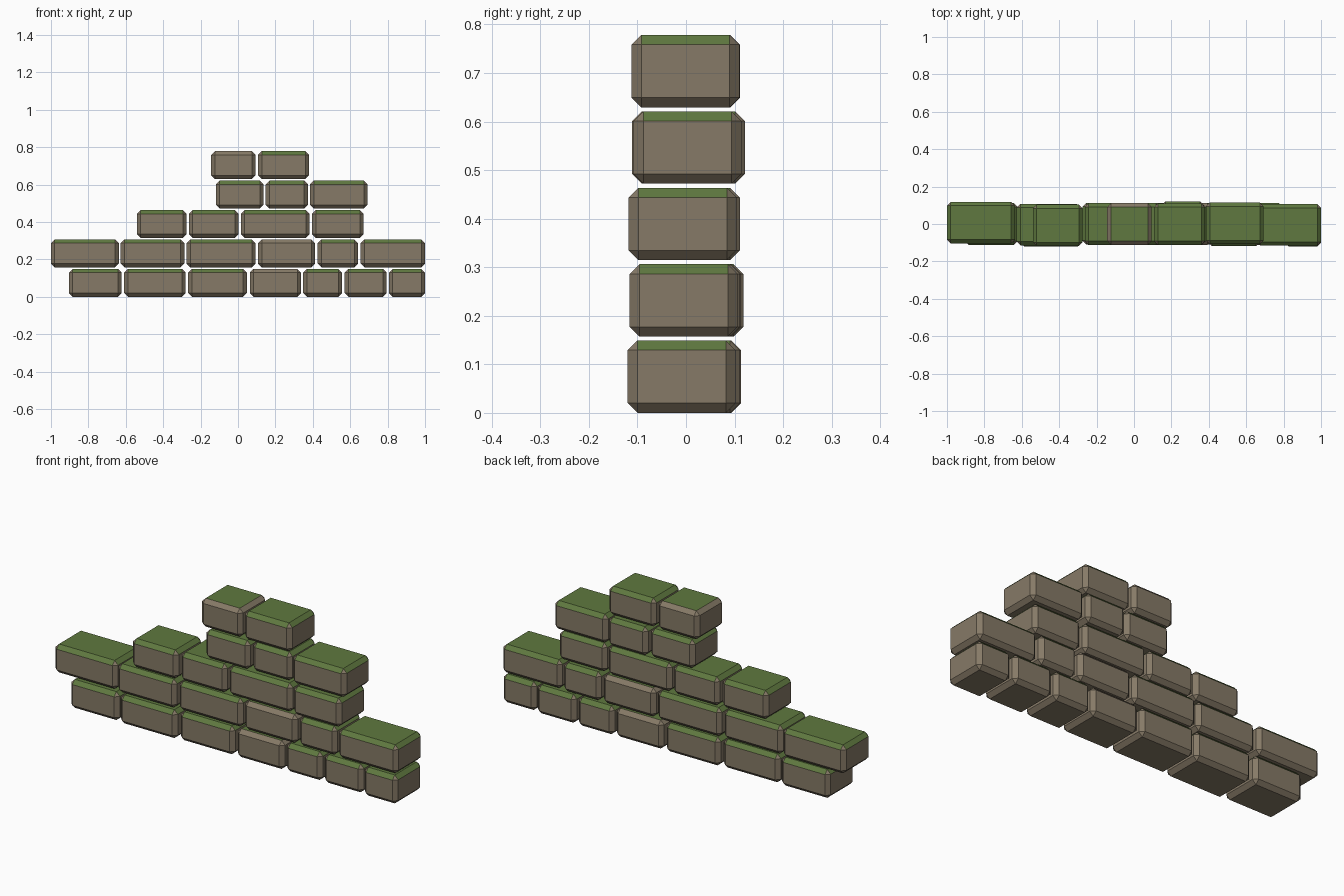
import bpy, bmesh
from mathutils import Matrix

if "Cube" in bpy.data.objects:
    bpy.data.objects.remove(bpy.data.objects["Cube"])


def material(name, color):
    m = bpy.data.materials.new(name)
    m.diffuse_color = (*color, 1)
    m.use_nodes = True
    m.node_tree.nodes["Principled BSDF"].inputs["Base Color"].default_value = m.diffuse_color
    return m


stone = material("stone", (0.24, 0.195, 0.135))
moss = material("moss", (0.115, 0.19, 0.05))

DEPTH, HEIGHT, PITCH, BEVEL = 0.222, 0.149, 0.1573, 0.02

# Courses from bottom to top: (left x, right x, y offset) of each brick
courses = [
    [(-0.904, -0.622, 0.0), (-0.609, -0.28, -0.008), (-0.267, 0.048, 0.0), (0.063, 0.337, 0.0),
     (0.348, 0.556, 0.002), (0.57, 0.795, 0.0), (0.807, 1.0, -0.009)],
    [(-1.0, -0.637, 0.007), (-0.627, -0.287, -0.003), (-0.275, 0.094, 0.002), (0.107, 0.412, 0.0),
     (0.426, 0.642, 0.0), (0.656, 1.0, -0.005)],
    [(-0.54, -0.275, -0.007), (-0.262, 0.004, 0.0), (0.016, 0.383, 0.0), (0.396, 0.672, -0.007)],
    [(-0.118, 0.137, 0.0), (0.148, 0.374, 0.01), (0.385, 0.693, 0.003)],
    [(-0.144, 0.094, 0.0), (0.107, 0.38, -0.001)],
]
# Bricks whose chamfers are bare of moss
bare_edges = {(0, 3), (1, 3), (4, 0)}


def brick(name, x0, x1, y, z, bare):
    bm = bmesh.new()
    bmesh.ops.create_cube(bm, size=1, matrix=Matrix.Translation(((x0 + x1) / 2, y, z + HEIGHT / 2))
                          @ Matrix.Diagonal((x1 - x0, DEPTH, HEIGHT, 1)))
    bmesh.ops.bevel(bm, geom=bm.edges[:], offset=BEVEL, segments=1, affect='EDGES')
    bm.normal_update()
    # Moss grows on the upward-facing faces
    for f in bm.faces:
        f.material_index = int(f.normal.z > (0.9 if bare else 0.65))
    me = bpy.data.meshes.new(name)
    bm.to_mesh(me)
    bm.free()
    me.materials.append(stone)
    me.materials.append(moss)
    bpy.context.collection.objects.link(bpy.data.objects.new(name, me))


# Ruined wall, course by course
for r, row in enumerate(courses):
    for i, (x0, x1, y) in enumerate(row):
        brick(f"brick_{r + 1}_{i + 1}", x0, x1, y, r * PITCH, (r, i) in bare_edges)
